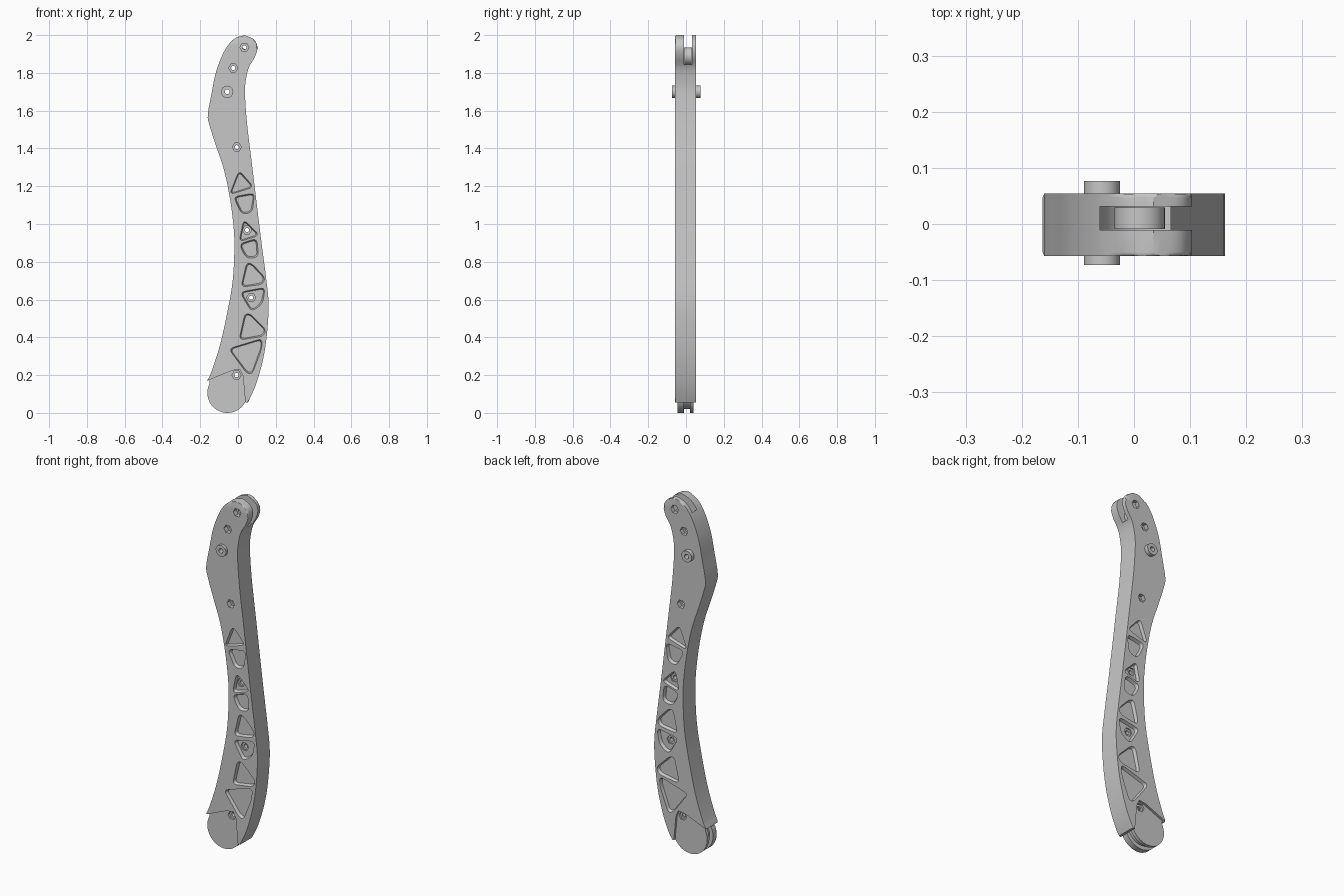
import bpy
import bmesh
import math
from mathutils import Vector

if "Cube" in bpy.data.objects:
    bpy.data.objects.remove(bpy.data.objects["Cube"], do_unlink=True)

metal = bpy.data.materials.new("satin grey metal")
metal.use_nodes = True
grey = (0.57, 0.57, 0.57, 1)
metal.diffuse_color = grey
metal.node_tree.nodes["Principled BSDF"].inputs["Base Color"].default_value = grey

FRONT, BACK = -0.057, 0.054
SLOT_FRONT, SLOT_BACK = -0.011, 0.031


def make_object(name, bm):
    bmesh.ops.recalc_face_normals(bm, faces=bm.faces)
    mesh = bpy.data.meshes.new(name)
    bm.to_mesh(mesh)
    bm.free()
    obj = bpy.data.objects.new(name, mesh)
    bpy.context.collection.objects.link(obj)
    mesh.materials.append(metal)
    return obj


def add_prism(bm, outline, y_start, y_end, end_outline=None):
    """Solid between an x-z outline at y_start and another at y_end."""
    first = [bm.verts.new((x, y_start, z)) for x, z in outline]
    last = [bm.verts.new((x, y_end, z)) for x, z in end_outline or outline]
    caps = [bm.faces.new(first), bm.faces.new(last[::-1])]
    for i in range(len(first)):
        j = (i + 1) % len(first)
        bm.faces.new((first[i], last[i], last[j], first[j]))
    return caps


def circle(center, radius, sides=40):
    step = math.tau / sides
    return [(center[0] + radius * math.cos(step * i),
             center[1] + radius * math.sin(step * i)) for i in range(sides)]


def spline(points, steps=4):
    """Smooth open curve through the points."""
    pts = [Vector(p) for p in points]
    pts = [2 * pts[0] - pts[1]] + pts + [2 * pts[-1] - pts[-2]]
    result = []
    for a, b, c, d in zip(pts, pts[1:], pts[2:], pts[3:]):
        for i in range(steps):
            t = i / steps
            result.append(b + (c - a) * t / 2 + (2 * a - 5 * b + 4 * c - d) * t * t / 2
                          + (3 * b - a - 3 * c + d) * t ** 3 / 2)
    return result + [pts[-2]]


def rounded(corners, radius, steps=5):
    """Polygon with each corner replaced by a soft curve."""
    result = []
    for i, corner in enumerate(corners):
        here = Vector(corner)
        ends = []
        for other in (corners[i - 1], corners[(i + 1) % len(corners)]):
            way = Vector(other) - here
            ends.append(here + way.normalized() * min(radius, way.length * 0.45))
        for k in range(steps + 1):
            t = k / steps
            result.append(ends[0] * (1 - t) ** 2 + here * 2 * t * (1 - t) + ends[1] * t * t)
    return result


def shrink(outline, amount):
    center = sum(outline, Vector((0, 0))) / len(outline)
    return [p + (center - p).normalized() * amount for p in outline]


def height(mesh):
    levels = [v.co.z for v in mesh.vertices] or [0]
    return max(levels) - min(levels)


def carve(target, bm):
    """Subtract a temporary cutter, using the first solver that keeps the part whole."""
    cutter = make_object("cutter", bm)
    cutter.hide_render = True
    mod = target.modifiers.new("carve", "BOOLEAN")
    mod.operation = "DIFFERENCE"
    mod.object = cutter
    whole = height(target.data)
    for solver in ("EXACT", "MANIFOLD", "FLOAT"):
        mod.solver = solver
        bpy.context.view_layer.update()
        graph = bpy.context.evaluated_depsgraph_get()
        result = bpy.data.meshes.new_from_object(target.evaluated_get(graph))
        if abs(height(result) - whole) < 0.01:
            target.modifiers.remove(mod)
            target.data = result
            break
    else:
        target.modifiers.remove(mod)
    bpy.data.objects.remove(cutter, do_unlink=True)


def smooth(obj):
    bpy.ops.object.select_all(action="DESELECT")
    obj.select_set(True)
    bpy.context.view_layer.objects.active = obj
    bpy.ops.object.shade_smooth_by_angle(angle=math.radians(30))


# Curved arm outline: inner edge going down, notch for the foot, outer edge going up
inner_edge = [(0.035, 2), (-0.02, 1.98), (-0.07, 1.92), (-0.115, 1.81), (-0.14, 1.69),
              (-0.16, 1.58), (-0.15, 1.52), (-0.115, 1.41), (-0.075, 1.29),
              (-0.047, 1.16), (-0.027, 1.02), (-0.019, 0.89), (-0.027, 0.71),
              (-0.053, 0.55), (-0.095, 0.36), (-0.14, 0.22), (-0.163, 0.17)]
notch = [(-0.03, 0.225), (0.01, 0.23), (0.026, 0.195), (0.039, 0.055)]
outer_edge = [(0.053, 0.055), (0.095, 0.15), (0.132, 0.28), (0.153, 0.415),
              (0.162, 0.575), (0.148, 0.72), (0.122, 0.92), (0.1, 1.1),
              (0.074, 1.315), (0.048, 1.53), (0.037, 1.69), (0.042, 1.765),
              (0.058, 1.83), (0.09, 1.885), (0.103, 1.935), (0.085, 1.976), (0.035, 2)]
inner, outer = spline(inner_edge), spline(outer_edge)[:-1]

# The long edges are rounded, the notch stays sharp
bm = bmesh.new()
caps = add_prism(bm, inner + notch + outer, FRONT, BACK)
sharp = range(len(inner) - 1, len(inner) + len(notch))
rim = []
for cap in caps:
    ring = list(cap.verts)
    if cap == caps[1]:
        ring.reverse()
    rim += [bm.edges.get((v, ring[(i + 1) % len(ring)]))
            for i, v in enumerate(ring) if i not in sharp]
bmesh.ops.bevel(bm, geom=rim, offset=0.007, segments=3, profile=0.5, affect="EDGES")
arm = make_object("curved_arm", bm)

# Fork slot at the top
bolt_top = (0.034, 1.935)
bm = bmesh.new()
add_prism(bm, circle(bolt_top, 0.095, 56), SLOT_FRONT, SLOT_BACK)
carve(arm, bm)

# Rounded lightening pockets on both faces
pockets = [
    [(0.005, 1.285), (0.085, 1.195), (-0.045, 1.155)],
    [(-0.025, 1.145), (0.09, 1.165), (0.075, 1.06), (0.02, 1.05)],
    [(0.03, 1.025), (0.115, 0.94), (0.005, 0.905)],
    [(0.005, 0.895), (0.1, 0.925), (0.11, 0.825), (0.045, 0.815)],
    [(0.045, 0.795), (0.075, 0.79), (0.145, 0.715), (0.13, 0.68), (0.015, 0.665)],
    [(0.01, 0.64), (0.145, 0.665), (0.13, 0.575), (0.07, 0.535)],
    [(0.035, 0.525), (0.065, 0.525), (0.15, 0.44), (0.135, 0.405), (0.005, 0.385)],
    [(-0.05, 0.34), (0.13, 0.395), (0.125, 0.335), (0.075, 0.205), (0.045, 0.21)],
]
for corners in pockets:
    shape = rounded(corners, 0.03)
    floor = shrink(shape, 0.008)
    bm = bmesh.new()
    add_prism(bm, shape, FRONT - 0.001, FRONT + 0.017, floor)
    add_prism(bm, shape, BACK + 0.001, BACK - 0.017, floor)
    carve(arm, bm)

# Foot: two round plates with a groove between, wedged into the notch
foot_center = (-0.056, 0.106)
bolt_foot = (-0.008, 0.2)
wedge = [(-0.15, 0.13), (-0.15, 0.178), (-0.03, 0.228), (0.012, 0.233),
         (0.03, 0.195), (0.042, 0.08), (-0.05, 0.05)]
foot_parts = []
for name, near, far in (("front_foot_plate", -0.044, -0.011), ("back_foot_plate", 0.022, 0.041)):
    bm = bmesh.new()
    add_prism(bm, circle(foot_center, 0.106, 64), near, far)
    disc = make_object(name, bm)
    bm = bmesh.new()
    add_prism(bm, wedge, near + 0.0003, far - 0.0003)
    foot_parts += [disc, make_object(name + "_wedge", bm)]
bm = bmesh.new()
add_prism(bm, circle(foot_center, 0.085, 48), -0.012, 0.023)
foot_parts.append(make_object("foot_core", bm))

# Hexagonal bolt sockets with a narrow bore through the arm and foot
bolts = [bolt_top, (-0.025, 1.826), (-0.006, 1.407), (0.048, 0.968), (0.07, 0.61)]
for part in [arm] + foot_parts:
    for spot in bolts if part == arm else [bolt_foot]:
        bm = bmesh.new()
        for near, far in ((-0.1, -0.03), (0.03, 0.1)):
            add_prism(bm, circle(spot, 0.024, 6), near, far)
        carve(part, bm)
        bm = bmesh.new()
        add_prism(bm, circle(spot, 0.011, 20), -0.1, 0.1)
        carve(part, bm)

# Spacer inside the fork
bm = bmesh.new()
add_prism(bm, circle((0.01, 1.889), 0.045), SLOT_FRONT + 0.002, SLOT_BACK - 0.002)
spacer = make_object("fork_spacer", bm)

# Pivot pin standing proud of both faces, bored through
pivot = (-0.057, 1.7)
bm = bmesh.new()
add_prism(bm, circle(pivot, 0.032), -0.073, 0.077)
pin = make_object("pivot_pin", bm)
for part in (arm, pin):
    bm = bmesh.new()
    add_prism(bm, circle(pivot, 0.013, 24), -0.1, 0.1)
    carve(part, bm)

for part in [arm, spacer, pin] + foot_parts:
    smooth(part)
